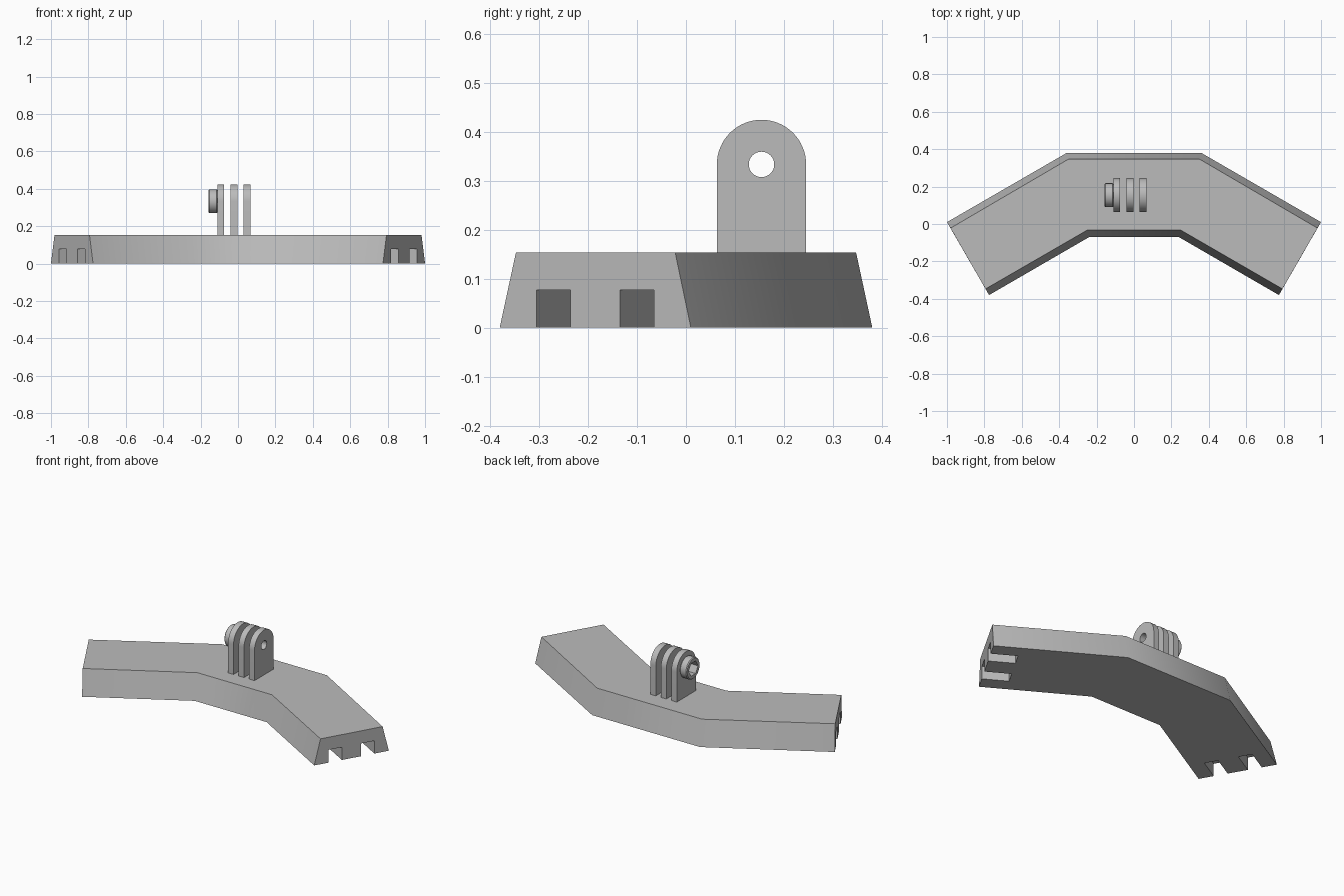
import bpy
import bmesh
from math import pi, sin, cos, radians

default = bpy.data.objects.get("Cube")
if default:
    bpy.data.objects.remove(default, do_unlink=True)

grey = bpy.data.materials.new("plain grey")
grey.use_nodes = True
colour = (0.5, 0.5, 0.5, 1)
grey.diffuse_color = colour
grey.node_tree.nodes["Principled BSDF"].inputs["Base Color"].default_value = colour

HEIGHT = 0.153
EYE_Y, EYE_Z = 0.154, 0.333   # shared axis of the mount


def loft(name, lower, upper):
    """Solid between two matching rings of 3D points."""
    bm = bmesh.new()
    a = [bm.verts.new(p) for p in lower]
    b = [bm.verts.new(p) for p in upper]
    bm.faces.new(a)
    bm.faces.new(b)
    for i in range(len(a)):
        j = (i + 1) % len(a)
        bm.faces.new((a[i], a[j], b[j], b[i]))
    bmesh.ops.recalc_face_normals(bm, faces=bm.faces)
    mesh = bpy.data.meshes.new(name)
    bm.to_mesh(mesh)
    bm.free()
    obj = bpy.data.objects.new(name, mesh)
    bpy.context.collection.objects.link(obj)
    mesh.materials.append(grey)
    return obj


def rod(name, x0, x1, radius, sides):
    """Cylinder along x on the mount axis."""
    def ring(x):
        return [(x, EYE_Y + radius * cos(2 * pi * i / sides),
                 EYE_Z + radius * sin(2 * pi * i / sides)) for i in range(sides)]
    return loft(name, ring(x0), ring(x1))


def activate(obj):
    bpy.ops.object.select_all(action='DESELECT')
    obj.select_set(True)
    bpy.context.view_layer.objects.active = obj


def cut(obj, cutter):
    activate(obj)
    mod = obj.modifiers.new("cut", 'BOOLEAN')
    mod.operation = 'DIFFERENCE'
    mod.solver = 'EXACT'
    mod.object = cutter
    bpy.ops.object.modifier_apply(modifier=mod.name)
    bpy.data.objects.remove(cutter, do_unlink=True)


def smooth(obj, degrees):
    activate(obj)
    bpy.ops.object.shade_smooth_by_angle(angle=radians(degrees))


# Angled base with sloping long sides
def outline(half, z):
    return [(x, y, z) for x, y in half] + [(-x, y, z) for x, y in reversed(half)]


foot = [(0.36, 0.38), (1.0, 0.01), (0.775, -0.38), (0.24, -0.07)]
deck = [(0.35, 0.347), (0.981, -0.022), (0.794, -0.347), (0.249, -0.032)]
base = loft("base", outline(foot, 0), outline(deck, HEIGHT))

# Two open channels in each end, running along the arm
for side in (1, -1):
    for y in (-0.27, -0.10):
        x = 0.775 + (y + 0.38) * 0.577
        bpy.ops.mesh.primitive_cube_add(size=1, location=(side * x, y, 0),
                                        rotation=(0, 0, -side * radians(30)))
        channel = bpy.context.object
        channel.scale = (0.3, 0.08, 0.154)
        channel.hide_render = True
        bpy.context.view_layer.update()
        cut(base, channel)
smooth(base, 35)

# Three round-topped mount prongs with an eye
RADIUS = 0.091
arch = [(EYE_Y + RADIUS * cos(pi * i / 32), EYE_Z + RADIUS * sin(pi * i / 32))
        for i in range(33)]
arch += [(EYE_Y - RADIUS, HEIGHT - 0.01), (EYE_Y + RADIUS, HEIGHT - 0.01)]
for label, x in (("right", -0.092), ("middle", -0.022), ("left", 0.048)):
    prong = loft(label + "_prong", [(x - 0.018, y, z) for y, z in arch],
                 [(x + 0.018, y, z) for y, z in arch])
    cut(prong, rod("eye_cutter", x - 0.1, x + 0.1, 0.026, 32))
    smooth(prong, 30)

# Nut housing with a hexagonal socket
housing = rod("nut_housing", -0.157, -0.11, 0.064, 48)
activate(housing)
bevel = housing.modifiers.new("edge", 'BEVEL')
bevel.width = 0.005
bevel.segments = 1
bevel.limit_method = 'ANGLE'
bpy.ops.object.modifier_apply(modifier=bevel.name)
cut(housing, rod("socket_cutter", -0.2, -0.05, 0.044, 6))
smooth(housing, 30)
